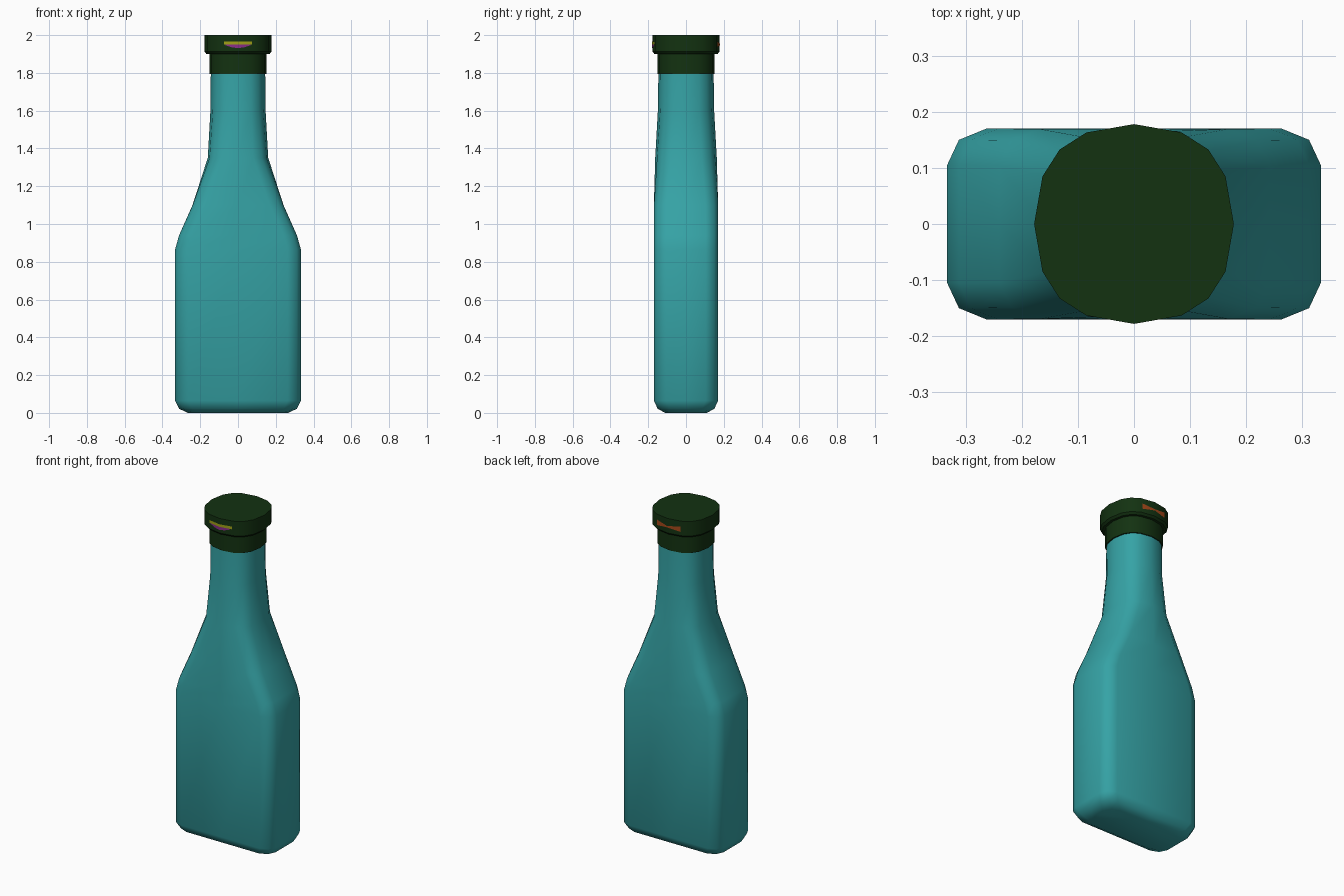
import bpy, bmesh

if "Cube" in bpy.data.objects:
    bpy.data.objects.remove(bpy.data.objects["Cube"])


def material(name, rgb):
    m = bpy.data.materials.new(name)
    m.diffuse_color = (*rgb, 1)
    m.use_nodes = True
    m.node_tree.nodes["Principled BSDF"].inputs["Base Color"].default_value = m.diffuse_color
    return m


def mirrored(q):
    """Full 16-point ring from the quadrant points (x-axis to y-axis inclusive)."""
    half = q + [(-x, y) for x, y in q[-2::-1]]
    return half + [(x, -y) for x, y in half[-2:0:-1]]


# Quadrant of the slightly squarish unit circle used by neck and cap
ROUND = ((1, 0), (.916, .478), (.745, .745), (.478, .916), (0, 1))


def round_ring(r):
    return mirrored([(r * x, r * y) for x, y in ROUND])


def section(hx, hy, t):
    """Rounded rectangle (t=0) blending to the round section (t=1)."""
    box = [(hx, 0), (hx, hy - .065), (hx - .021, hy - .02), (hx - .07, hy), (0, hy)]
    return mirrored([(b[0] * (1 - t) + hx * c[0] * t, b[1] * (1 - t) + hy * c[1] * t)
                     for b, c in zip(box, ROUND)])


def make(name, bm, mat, angle):
    me = bpy.data.meshes.new(name)
    bm.to_mesh(me)
    bm.free()
    me.materials.append(mat)
    ob = bpy.data.objects.new(name, me)
    bpy.context.collection.objects.link(ob)
    bpy.ops.object.select_all(action='DESELECT')
    ob.select_set(True)
    bpy.context.view_layer.objects.active = ob
    bpy.ops.object.shade_smooth_by_angle(angle=angle)
    return ob


def loft(name, levels, mat, angle):
    bm = bmesh.new()
    rings = [[bm.verts.new((x, y, z)) for x, y in pts] for z, pts in levels]
    n = len(rings[0])
    for a, b in zip(rings, rings[1:]):
        for i in range(n):
            j = (i + 1) % n
            bm.faces.new((a[i], a[j], b[j], b[i]))
    bm.faces.new(rings[0][::-1])
    bm.faces.new(rings[-1])
    return make(name, bm, mat, angle)


def decal(name, columns, side, mat):
    """Thin strip wrapped on the cap; columns are (x, z_low, z_high)."""
    bm = bmesh.new()
    cols = []
    for x, lo, hi in columns:
        y = side * (.180 - abs(x) * .176)
        cols.append([bm.verts.new((x, y, z)) for z in (lo, hi)])
    for a, b in zip(cols, cols[1:]):
        f = (a[0], b[0], b[1], a[1])
        bm.faces.new(f if side < 0 else f[::-1])
    return make(name, bm, mat, .5)


glass = material("teal_glass", (.036, .367, .38))
green = material("dark_green", (.0065, .032, .0056))
yellow = material("yellow", (.35, .35, .008))
purple = material("purple", (.25, .027, .25))
orange = material("orange", (.38, .065, .01))

# Bottle: rounded rectangular base, sloping shoulders, round neck
body = [(z, section(*s)) for z, s in (
    (0, (.265, .11, .1)), (.022, (.312, .150, 0)), (.065, (.333, .17, 0)),
    (.865, (.333, .17, 0)), (.94, (.312, .17, 0)), (1.1, (.241, .17, .05)),
    (1.35, (.16, .163, .7)), (1.6, (.146, .149, 1)), (1.81, (.144, .146, 1)))]
loft("bottle_body", body, glass, 1.3)

# Cap: narrow collar, chamfered step, wide top
cap = [(z, round_ring(r)) for z, r in (
    (1.795, .152), (1.9, .152), (1.9, .167), (1.912, .178), (2.0, .178))]
loft("bottle_cap", cap, green, .6)

# Front marks: straight bar above a tapering one
decal("front_upper_bar", [(-.075, 1.95, 1.966), (0, 1.95, 1.966), (.075, 1.95, 1.966)], -1, yellow)
decal("front_lower_bar", [(-.065, 1.946, 1.95), (-.03, 1.934, 1.95), (0, 1.932, 1.95),
                          (.03, 1.934, 1.95), (.065, 1.946, 1.95)], -1, purple)
# Back mark: bow shape
decal("back_bow", [(-.078, 1.935, 1.968), (0, 1.946, 1.954), (.078, 1.935, 1.968)], 1, orange)
